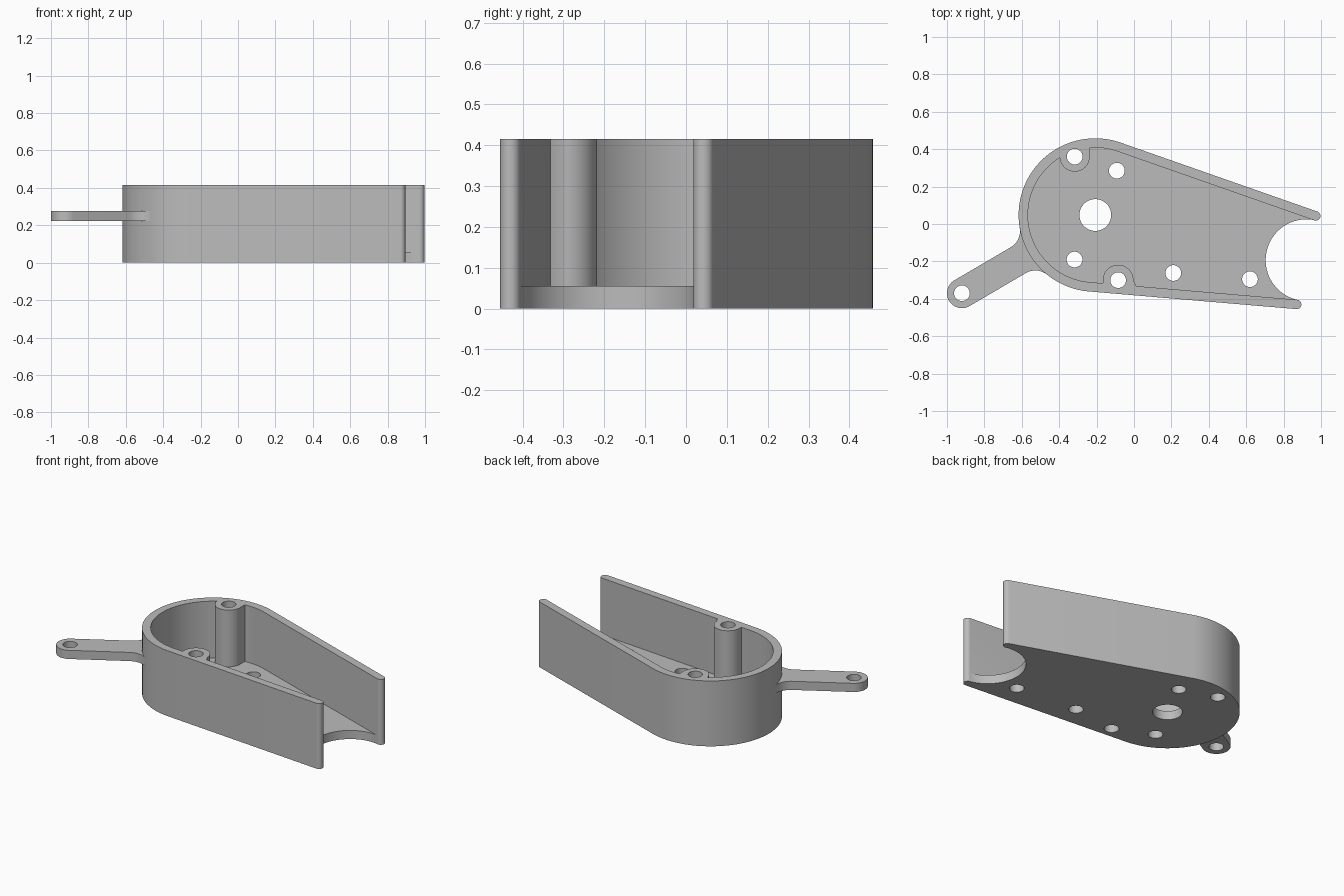
import bpy, bmesh, math
from mathutils import Vector

if "Cube" in bpy.data.objects:
    bpy.data.objects.remove(bpy.data.objects["Cube"])

HEIGHT, FLOOR = 0.415, 0.055          # overall height, floor thickness
C, R = Vector((-0.207, 0.048)), 0.41  # round end of the housing
T = 0.025                             # half wall thickness
TIP_A, TIP_B = Vector((0.972, 0.043)), Vector((0.87, -0.43))  # wall end centres

metal = bpy.data.materials.new("plain grey")
metal.diffuse_color = (0.5, 0.5, 0.5, 1)
metal.use_nodes = True
metal.node_tree.nodes["Principled BSDF"].inputs["Base Color"].default_value = metal.diffuse_color


def arc(c, r, a0, a1, n=32):
    return [(c[0] + r * math.cos(a0 + (a1 - a0) * i / n),
             c[1] + r * math.sin(a0 + (a1 - a0) * i / n)) for i in range(n + 1)]


def prism(name, outline, z0, z1):
    bm = bmesh.new()
    base = bm.faces.new([bm.verts.new((x, y, z0)) for x, y in outline])
    top = bmesh.ops.extrude_face_region(bm, geom=[base])["geom"]
    bmesh.ops.translate(bm, vec=(0, 0, z1 - z0),
                        verts=[v for v in top if isinstance(v, bmesh.types.BMVert)])
    bmesh.ops.recalc_face_normals(bm, faces=bm.faces)
    mesh = bpy.data.meshes.new(name)
    bm.to_mesh(mesh)
    bm.free()
    mesh.materials.append(metal)
    ob = bpy.data.objects.new(name, mesh)
    bpy.context.collection.objects.link(ob)
    return ob


def combine(target, other, operation):
    mod = target.modifiers.new(operation.lower(), 'BOOLEAN')
    mod.operation, mod.solver, mod.object = operation, 'EXACT', other
    bpy.context.view_layer.objects.active = target
    bpy.ops.object.modifier_apply(modifier=mod.name)
    bpy.data.objects.remove(other)


# Directions where the straight walls leave the round end
def tangent(tip, side):
    d = tip - C
    return math.atan2(d.y, d.x) + side * math.acos((R - T) / d.length)


PI = math.pi
a = tangent(TIP_A, 1)
b = tangent(TIP_B, -1) + 2 * PI
outer = arc(C, R, a, b, 96)
cap_b = arc(TIP_B, T, b, b + PI, 16)
cap_a = arc(TIP_A, T, a - PI, a, 16)

# Floor with the round bite at its open end
bite = Vector((0.922, -0.193))
pb, pa = Vector(cap_b[-1]) - bite, Vector(cap_a[0]) - bite
bite_arc = arc(bite, 0.218, math.atan2(pb.y, pb.x) + 2 * PI, math.atan2(pa.y, pa.x), 48)
housing = prism("housing", outer + cap_b + bite_arc[1:-1] + cap_a, 0, FLOOR)

# Wall running round the closed end, with rounded tips
wall = prism("wall", outer + cap_b + arc(C, R - 2 * T, b, a, 96) + cap_a, FLOOR, HEIGHT)
combine(housing, wall, 'UNION')

# Screw bosses blending into the wall
boss_back = prism("back_boss", arc((-0.317, 0.36), 0.08, PI, 2 * PI)
                  + [(-0.237, 0.42), (-0.317, 0.43), (-0.397, 0.37)], FLOOR, HEIGHT)
boss_front = prism("front_boss", arc((-0.085, -0.30), 0.082, 0, PI)
                   + [(-0.167, -0.335), (0.02, -0.35)], FLOOR, HEIGHT)
combine(housing, boss_back, 'UNION')
combine(housing, boss_front, 'UNION')

# Mounting arm, drawn along its own axis with filleted root
EYE = Vector((-0.92, -0.37))
axis = EYE - C
L, W, F = axis.length, 0.08, 0.10
u = axis.normalized()
v = Vector((-u.y, u.x))
root = math.sqrt((R + F) ** 2 - (W + F) ** 2)
swing = math.atan2(W + F, root)
fillet = arc((root, W + F), F, -PI / 2, swing - PI, 16)
local = (arc((L, 0), W, -PI / 2, PI / 2) + fillet + arc((0, 0), R - T, swing, -swing, 12)
         + [(x, -y) for x, y in reversed(fillet)])
arm = prism("mounting_arm", [tuple(C + u * x + v * y) for x, y in local], 0.222, 0.277)
combine(housing, arm, 'UNION')

# Shaft hole and screw holes
holes = [(C.x, C.y, 0.085)] + [(x, y, 0.042) for x, y in (
    (-0.317, 0.36), (-0.092, 0.285), (-0.318, -0.19), (-0.085, -0.30),
    (0.21, -0.262), (0.62, -0.295), tuple(EYE))]
for x, y, r in holes:
    cutter = prism("hole_cutter", arc((x, y), r, 0, 2 * PI, 40)[:-1], -0.1, HEIGHT + 0.1)
    cutter.hide_render = True
    combine(housing, cutter, 'DIFFERENCE')

# Smooth curves, crisp edges
bpy.ops.object.select_all(action='DESELECT')
housing.select_set(True)
bpy.context.view_layer.objects.active = housing
bpy.ops.object.shade_smooth_by_angle(angle=math.radians(30))
